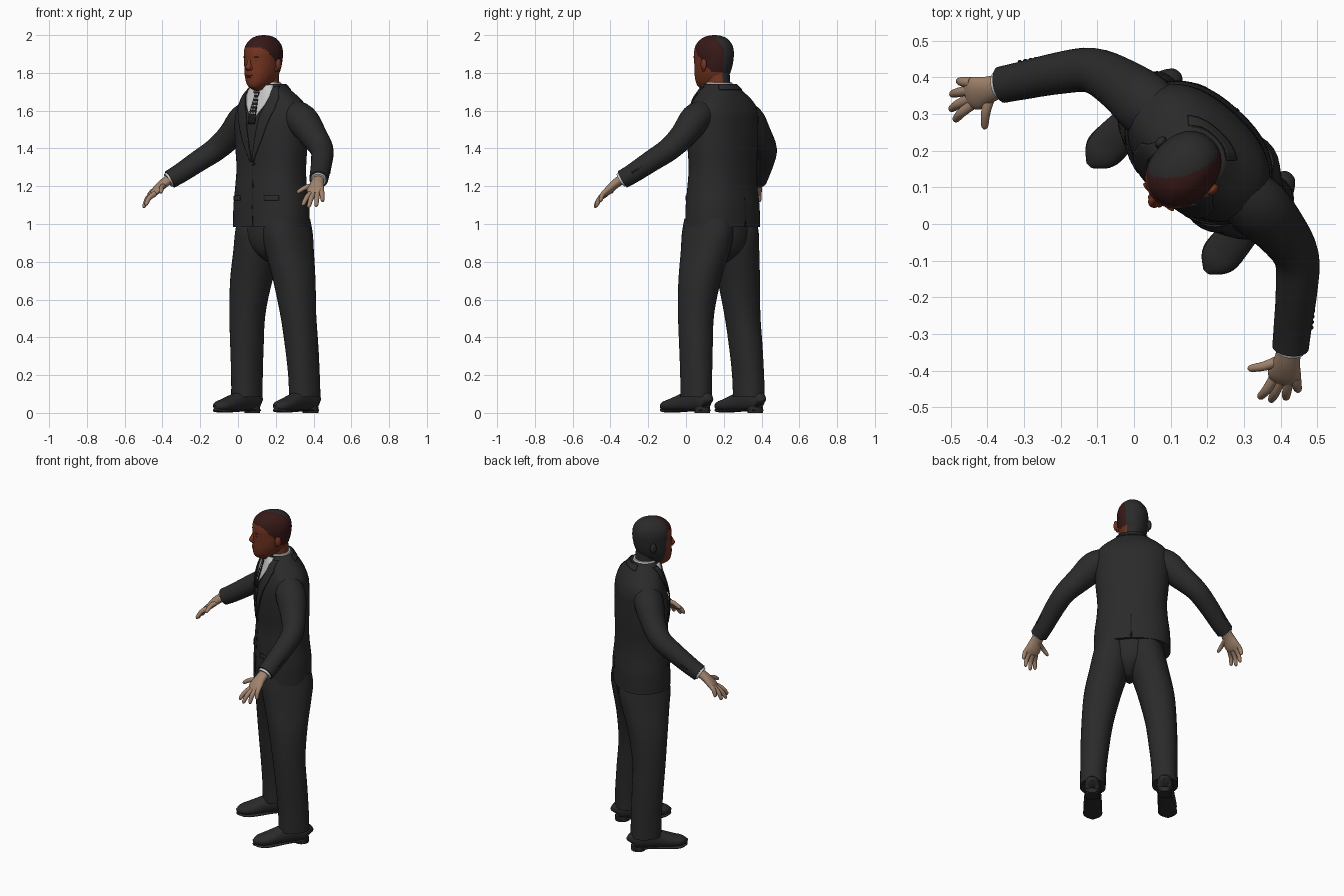
import bpy, bmesh
from math import sin, cos, pi, radians
from mathutils import Vector

cube = bpy.data.objects.get("Cube")
if cube:
    bpy.data.objects.remove(cube)

TURN = radians(-42.3)   # the figure stands turned towards its right
STANCE = .018           # both legs stand slightly to its left
REACH = .01             # both arms reach slightly to its left


def material(name, rgb):
    m = bpy.data.materials.new(name)
    m.use_nodes = True
    m.diffuse_color = (*rgb, 1)
    m.node_tree.nodes["Principled BSDF"].inputs["Base Color"].default_value = (*rgb, 1)
    return m


SUIT = material("charcoal cloth", (0.023, 0.023, 0.0235))
DARK = material("black trim", (0.01, 0.01, 0.011))
SHIRT = material("white shirt", (0.6, 0.6, 0.6))
FACE = material("brown face skin", (0.17, 0.034, 0.015))
HAIR = material("dark red brown hair", (0.038, 0.01, 0.009))
LIPS = material("dark lips", (0.125, 0.023, 0.012))
HAND = material("tan hand skin", (0.36, 0.23, 0.155))


def finish(name, bm, mats, rule=None, mirror=False, thick=0, shift=0):
    """Turn a bmesh into a smooth object facing the figure's heading."""
    mesh = bpy.data.meshes.new(name)
    for f in bm.faces:
        f.smooth = True
        if rule:
            f.material_index = rule(f.calc_center_median())
    bm.to_mesh(mesh)
    bm.free()
    mesh.set_sharp_from_angle(angle=radians(45))
    for m in mats:
        mesh.materials.append(m)
    ob = bpy.data.objects.new(name, mesh)
    bpy.context.collection.objects.link(ob)
    ob.rotation_euler.z = TURN
    ob.location = (shift * cos(TURN), shift * sin(TURN), 0)
    if thick:
        mod = ob.modifiers.new("Thickness", "SOLIDIFY")
        mod.thickness, mod.offset = thick, 1
    if mirror:
        ob.modifiers.new("Mirror", "MIRROR")


def smooth_rows(rows, steps):
    """Catmull-Rom interpolation of rows of numbers."""
    out = []
    for i in range(len(rows) - 1):
        p = [Vector(rows[max(0, min(len(rows) - 1, i + k))]) for k in (-1, 0, 1, 2)]
        for s in range(steps):
            t = s / steps
            out.append(0.5 * (2 * p[1] + (p[2] - p[0]) * t
                       + (2 * p[0] - 5 * p[1] + 4 * p[2] - p[3]) * t * t
                       + (3 * p[1] - p[0] - 3 * p[2] + p[3]) * t ** 3))
    return out + [Vector(rows[-1])]


def loft(name, rows, mats, side=None, n=24, steps=4, p=2.0, **kw):
    """Skin rounded sections (x, y, z, rx, ry); horizontal unless side is given."""
    rows = smooth_rows(rows, steps)
    centres = [Vector(r[:3]) for r in rows]
    bm = bmesh.new()
    rings = []
    for i, r in enumerate(rows):
        u, v = Vector((1, 0, 0)), Vector((0, 1, 0))
        if side:
            t = centres[min(i + 1, len(rows) - 1)] - centres[max(i - 1, 0)]
            v = t.cross(Vector(side)).normalized()
            u = v.cross(t).normalized()
        ring = []
        for k in range(n):
            c, s = cos(2 * pi * k / n), sin(2 * pi * k / n)
            a = abs(c) ** (2 / p) * (1 if c > 0 else -1) * max(r[3], .002)
            b = abs(s) ** (2 / p) * (1 if s > 0 else -1) * max(r[4], .002)
            ring.append(bm.verts.new(centres[i] + u * a + v * b))
        rings.append(ring)
    for lo, hi in zip(rings, rings[1:]):
        for k in range(n):
            bm.faces.new((lo[k], lo[(k + 1) % n], hi[(k + 1) % n], hi[k]))
    bm.faces.new(rings[0])
    bm.faces.new(rings[-1])
    bmesh.ops.recalc_face_normals(bm, faces=bm.faces)
    finish(name, bm, mats, **kw)


def ball(name, loc, size, mat, **kw):
    bm = bmesh.new()
    bmesh.ops.create_uvsphere(bm, u_segments=16, v_segments=10, radius=1)
    for v in bm.verts:
        v.co = Vector(loc) + Vector(a * b for a, b in zip(v.co, size))
    finish(name, bm, [mat], **kw)


# Jacket body: height, depth centre, half width, half depth
BODY = [(.985, .262, .22, .16), (1.1, .262, .217, .158), (1.2, .26, .205, .15),
        (1.3, .262, .2, .145), (1.42, .262, .21, .148), (1.52, .262, .215, .146),
        (1.58, .265, .215, .14), (1.63, .265, .203, .125), (1.67, .26, .168, .108),
        (1.71, .25, .118, .09), (1.74, .245, .082, .078)]
POWER = 2.3
loft("jacket_body", [(0, y, z, a, b) for z, y, a, b in BODY], [SUIT], n=48, p=POWER)
BODY_ROWS = smooth_rows(BODY, 4)


def cloth_depth(x, z, sign):
    """Depth of the jacket surface, front (-1) or back (1)."""
    for r, s in zip(BODY_ROWS, BODY_ROWS[1:]):
        if z <= s[0]:
            break
    q = r.lerp(s, min(1, max(0, (z - r[0]) / (s[0] - r[0]))))
    return q[1] + sign * q[3] * max(0, 1 - min(1, abs(x) / q[2]) ** POWER) ** (1 / POWER)


def patch(name, rows, mat, lift=.003, sign=-1, thick=.004, mirror=False):
    """Cloth piece following the jacket; rows are height, left edge, right edge."""
    bm = bmesh.new()
    grid = []
    rows = [Vector(a).lerp(Vector(b), t / 5) for a, b in zip(rows, rows[1:]) for t in range(6)]
    for z, x0, x1 in rows:
        xs = [x0 + (x1 - x0) * k / 8 for k in range(9)]
        grid.append([bm.verts.new((x, cloth_depth(x, z, sign) + sign * lift, z)) for x in xs])
    for lo, hi in zip(grid, grid[1:]):
        for k in range(8):
            bm.faces.new((lo[k], lo[k + 1], hi[k + 1], hi[k]))
    bmesh.ops.remove_doubles(bm, verts=bm.verts, dist=.0001)
    bm.normal_update()
    for f in bm.faces:
        if f.normal.y * sign < 0:
            f.normal_flip()
    finish(name, bm, [mat], thick=thick, mirror=mirror)


# Jacket front, from the inside out
patch("shirt_front", [(1.735, -.075, .075), (1.7, -.092, .092), (1.63, -.066, .066),
                      (1.56, -.015, .015)], SHIRT, .004)
patch("tie", [(1.7, -.02, .02), (1.675, -.013, .013), (1.6, -.022, .022),
              (1.53, -.024, .024)], DARK, .009)
for row in range(6):
    for col in (-1, 0, 1):
        z, x = 1.69 - row * .02, col * .011 + (row % 2) * .004
        patch("tie_check", [(z, x - .0035, x + .0035), (z - .008, x - .0035, x + .0035)],
              SHIRT, .0135, thick=.001)
patch("lapels", [(1.725, .084, .098), (1.67, .086, .132), (1.61, .064, .13),
                 (1.58, .05, .118), (1.45, .024, .07), (1.33, 0, .012)], SUIT, .006,
      thick=.006, mirror=True)
patch("pocket_flaps", [(1.15, .085, .16), (1.125, .085, .16)], SUIT, .001, mirror=True)
patch("front_opening", [(1.33, -.002, .001), (.99, .012, .015)], DARK, .001, thick=.001)
patch("back_vent", [(1.14, -.001, .001), (.99, -.005, .005)], DARK, .001, 1, .001)
for z in (1.32, 1.2, 1.09):
    ball("jacket_button", (.008, cloth_depth(0, z, -1) - .002, z), (.008, .004, .008), DARK)

# Sleeves, shirt cuffs and sleeve buttons
loft("sleeves", [(.12, .262, 1.595, .07, .07), (.205, .262, 1.553, .088, .082),
                 (.295, .256, 1.468, .074, .07), (.378, .232, 1.396, .062, .062),
                 (.44, .165, 1.335, .057, .057), (.5, .083, 1.268, .052, .052),
                 (.533, .038, 1.236, .05, .049)], [SUIT], side=(1, 1, 0),
     mirror=True, shift=REACH)
loft("shirt_cuffs", [(.527, .046, 1.243, .043, .042), (.538, .03, 1.231, .04, .039)],
     [SHIRT], side=(1, 1, 0), mirror=True, shift=REACH)
for k in range(4):
    ball("sleeve_buttons", (.538 - .009 * k, .117 + .012 * k, 1.272 + .01 * k),
         (.006, .006, .006), DARK, mirror=True, shift=REACH)

# Hands: palm, spread fingers and thumb
loft("palms", [(.532, .036, 1.238, .032, .026), (.552, .002, 1.21, .037, .024),
               (.57, -.027, 1.178, .046, .021), (.58, -.043, 1.158, .038, .015)],
     [HAND], side=(.68, .68, .27), mirror=True, shift=REACH)
FINGERS = {"index": ((.556, -.055, 1.16), (.563, -.122, 1.1)),
           "middle": ((.571, -.046, 1.158), (.592, -.108, 1.088)),
           "ring": ((.588, -.032, 1.164), (.618, -.075, 1.093)),
           "little": ((.598, -.013, 1.178), (.628, -.035, 1.12)),
           "thumb": ((.538, 0, 1.203), (.487, -.084, 1.168))}
for finger, (base, tip) in FINGERS.items():
    a, b = Vector(base), Vector(tip)
    mid = a.lerp(b, .5) + Vector((.003, -.003, .008))
    rows = [(*a, .015, .015), (*mid, .013, .013), (*a.lerp(b, .9), .01, .01), (*b, .003, .003)]
    loft(finger + "_fingers", rows, [HAND], side=(.7, .7, 0), n=12, mirror=True, shift=REACH)

# Trousers
loft("trouser_legs", [(.207, .278, .085, .074, .088), (.204, .275, .2, .075, .088),
                      (.196, .266, .35, .082, .09), (.182, .254, .52, .091, .094),
                      (.154, .254, .7, .106, .112), (.114, .26, .86, .113, .138),
                      (.1, .262, .95, .108, .15), (.096, .262, 1.03, .095, .14)],
     [SUIT], n=32, p=2.2, mirror=True, shift=STANCE)
loft("trouser_seat", [(.016, .262, .8, .02, .05), (.012, .262, .85, .08, .11),
                      (0, .262, .92, .16, .14), (0, .262, 1.02, .18, .148)], [SUIT], n=32)

# Shoes with soles and heels
loft("shoes", [(.208, .366, .05, .015, .025), (.208, .352, .06, .04, .048),
               (.208, .28, .07, .046, .06), (.21, .2, .058, .05, .048),
               (.214, .12, .043, .054, .034), (.215, .07, .036, .044, .026),
               (.216, .038, .028, .012, .013)], [SUIT], side=(1, 0, 0), p=2.3,
     mirror=True, shift=STANCE)
loft("shoe_soles", [(.208, .36, .014, .02, .006), (.208, .34, .014, .04, .006),
                    (.208, .25, .014, .04, .006), (.214, .12, .01, .055, .008),
                    (.215, .07, .012, .045, .008), (.216, .037, .016, .012, .006)],
     [SUIT], side=(1, 0, 0), p=3, mirror=True, shift=STANCE)
loft("shoe_heels", [(.208, .322, 0, .041, .042), (.208, .322, .03, .041, .042)],
     [SUIT], steps=1, mirror=True, shift=STANCE)


# Head: skin, hair, and a dark cap over the rear right side
def head_rule(c):
    if -.84 * c.x + .54 * c.y + .55 * max(0, c.z - 1.93) > .131:
        return 2
    return 1 if c.z > max(1.81, 1.935 - max(0, c.y - .12)) else 0


SKINS = [FACE, HAIR, SUIT]
loft("head", [(0, .2, 1.705, .035, .05), (0, .166, 1.723, .04, .062), (0, .172, 1.75, .06, .082),
              (0, .186, 1.79, .076, .1), (0, .195, 1.83, .084, .108), (0, .199, 1.87, .088, .112),
              (0, .2, 1.91, .09, .113), (0, .201, 1.95, .08, .103), (0, .203, 1.982, .055, .073),
              (0, .203, 1.996, .028, .038), (0, .203, 2.0, .004, .005)],
     SKINS, n=64, steps=5, p=2.15, rule=head_rule)
loft("neck", [(0, .24, 1.66, .066, .066), (0, .235, 1.72, .062, .064), (0, .225, 1.8, .06, .068)],
     SKINS, n=40, rule=lambda c: 2 if head_rule(c) == 2 else 0)
for side, mat in ((1, FACE), (-1, SUIT)):
    word = "left" if side > 0 else "right"
    ball(word + "_ear", (side * .096, .214, 1.845), (.013, .019, .031), mat)
    ball(word + "_ear_lobe", (side * .088, .206, 1.82), (.008, .011, .013), mat)

# Face features
loft("nose", [(0, .098, 1.875, .009, .01), (0, .09, 1.85, .012, .016),
              (0, .085, 1.828, .018, .02), (0, .09, 1.813, .014, .012)], [FACE], n=16)
ball("nostrils", (.015, .088, 1.823), (.009, .011, .008), FACE, mirror=True)
ball("brows", (.034, .1, 1.884), (.022, .008, .004), LIPS, mirror=True)
ball("eyes", (.034, .1, 1.864), (.012, .005, .0035), HAIR, mirror=True)
ball("upper_lip", (0, .092, 1.786), (.025, .009, .005), LIPS)
ball("lower_lip", (0, .093, 1.777), (.021, .009, .006), LIPS)
ball("chin", (0, .11, 1.742), (.026, .016, .017), FACE)

# Shirt collar and jacket collar
loft("shirt_collar", [(0, .238, 1.68, .078, .082), (0, .238, 1.725, .073, .077),
                      (0, .238, 1.75, .067, .068)], [SHIRT], n=32)
patch("jacket_collar", [(1.738, -.07, .07), (1.71, -.09, .09)], SUIT, .002, 1, .004)
